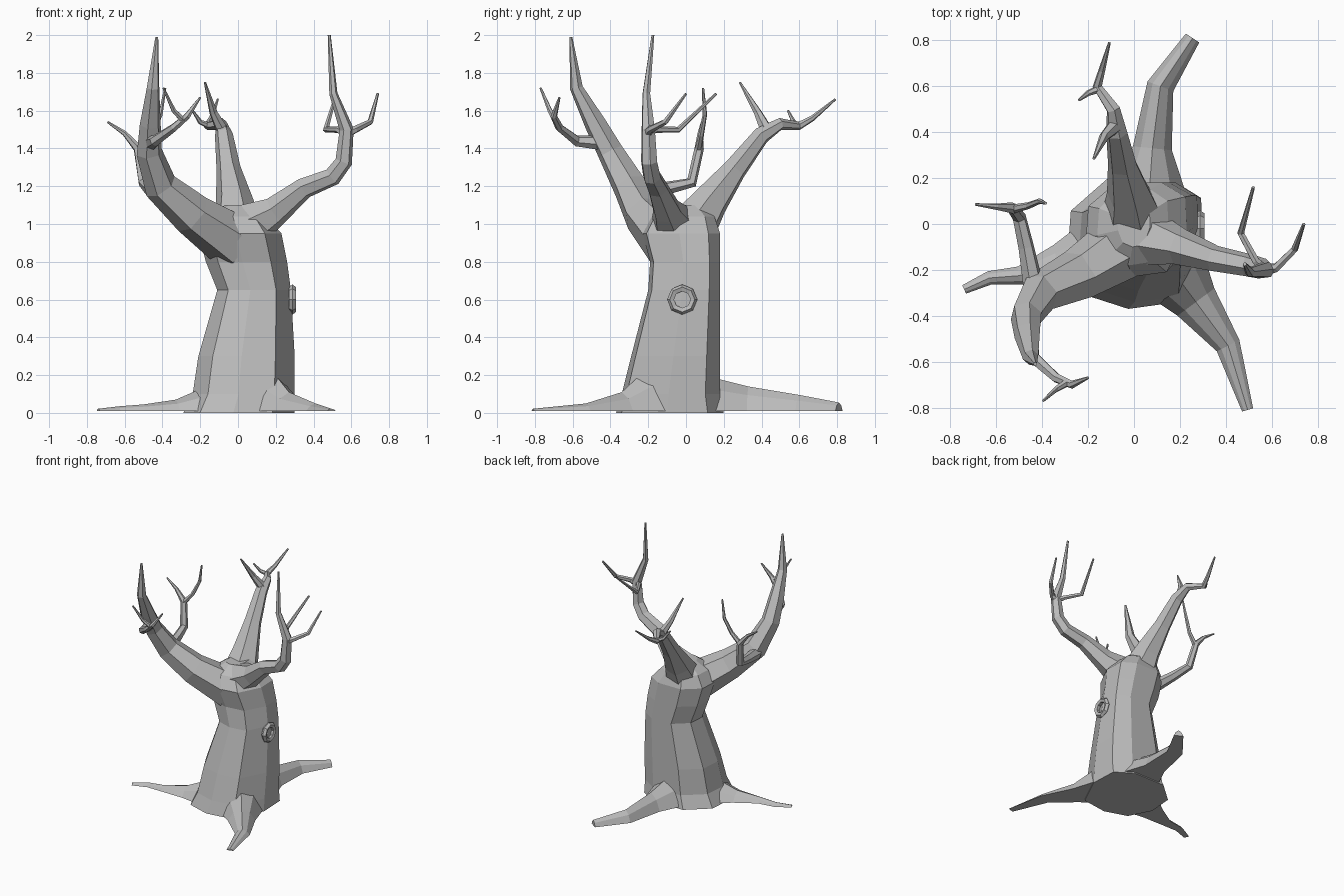
import bpy
import bmesh
import math
from mathutils import Vector, Matrix

default_cube = bpy.data.objects.get("Cube")
if default_cube:
    bpy.data.objects.remove(default_cube, do_unlink=True)

# Single bark colour
bark = bpy.data.materials.new("grey_bark")
bark.use_nodes = True
bark_colour = (0.5, 0.5, 0.5, 1)
bark.diffuse_color = bark_colour
bark.node_tree.nodes["Principled BSDF"].inputs["Base Color"].default_value = bark_colour


def loft(name, rings):
    """Bridge equal-sized rings of points into a closed, flat-shaded part."""
    bm = bmesh.new()
    loops = [[bm.verts.new(point) for point in ring] for ring in rings]
    count = len(loops[0])
    for low, high in zip(loops, loops[1:]):
        for i in range(count):
            j = (i + 1) % count
            bm.faces.new((low[i], low[j], high[j], high[i]))
    bm.faces.new(loops[0][::-1])
    bm.faces.new(loops[-1])
    bmesh.ops.recalc_face_normals(bm, faces=bm.faces[:])
    mesh = bpy.data.meshes.new(name)
    bm.to_mesh(mesh)
    bm.free()
    mesh.materials.append(bark)
    obj = bpy.data.objects.new(name, mesh)
    bpy.context.collection.objects.link(obj)
    return obj


def path_tangents(points):
    """Average direction of the path at every point."""
    last = len(points) - 1
    tangents = []
    for i in range(last + 1):
        before = (points[i] - points[max(i - 1, 0)]).normalized()
        after = (points[min(i + 1, last)] - points[i]).normalized()
        tangents.append((before + after).normalized())
    return tangents


def limb(name, path, sides=6):
    """Tapered tube through (x, y, z, radius) stations."""
    points = [Vector(station[:3]) for station in path]
    tangents = path_tangents(points)
    side = tangents[0].orthogonal().normalized()
    rings = []
    for i, (point, tangent) in enumerate(zip(points, tangents)):
        if i:
            side = tangents[i - 1].rotation_difference(tangent) @ side
        across = tangent.cross(side)
        ring = []
        for k in range(sides):
            angle = math.tau * k / sides
            offset = side * math.cos(angle) + across * math.sin(angle)
            ring.append(point + offset * path[i][3])
        rings.append(ring)
    return loft(name, rings)


def root(name, path):
    """Flat-bottomed ridge through (x, y, half_width, height) stations."""
    points = [Vector((station[0], station[1], 0.01)) for station in path]
    rings = []
    profile = ((-1, 0), (-0.6, 0.65), (0, 1), (0.6, 0.65), (1, 0))
    for point, tangent, station in zip(points, path_tangents(points), path):
        across = tangent.cross(Vector((0, 0, 1)))
        up = Vector((0, 0, station[3]))
        rings.append([point + across * station[2] * u + up * v for u, v in profile])
    return loft(name, rings)


# Trunk: one faceted outline stretched to the extents at each height
outline = ((-0.1, -1), (0.6, -0.9), (1, -0.05), (0.97, 0.7), (0.5, 1),
           (-0.4, 1), (-0.95, 0.5), (-1, -0.2), (-0.7, -0.8))
trunk_levels = (  # height, min x, max x, min y, max y
    (0, -0.29, 0.3, -0.37, 0.2),
    (0.1, -0.24, 0.3, -0.34, 0.18),
    (0.3, -0.21, 0.3, -0.29, 0.18),
    (0.65, -0.11, 0.28, -0.2, 0.18),
    (0.8, -0.17, 0.26, -0.19, 0.18),
    (0.95, -0.21, 0.23, -0.23, 0.18),
    (1.04, -0.16, 0.15, -0.18, 0.15),
    (1.1, -0.07, 0.07, -0.1, 0.08))
trunk_rings = []
for z, x0, x1, y0, y1 in trunk_levels:
    trunk_rings.append([((x0 + x1) / 2 + u * (x1 - x0) / 2,
                         (y0 + y1) / 2 + v * (y1 - y0) / 2, z) for u, v in outline])
loft("trunk", trunk_rings)

# Roots spreading over the ground
root("back_root", ((0.06, 0.05, 0.2, 0.2), (0.08, 0.33, 0.085, 0.13),
                   (0.115, 0.6, 0.06, 0.085), (0.255, 0.81, 0.035, 0.045)))
root("right_root", ((-0.1, -0.12, 0.19, 0.16), (-0.33, -0.18, 0.09, 0.06),
                    (-0.5, -0.225, 0.04, 0.035), (-0.63, -0.235, 0.03, 0.025),
                    (-0.74, -0.285, 0.02, 0.012)))
root("front_root", ((0.15, -0.18, 0.17, 0.25), (0.27, -0.34, 0.1, 0.1),
                    (0.41, -0.53, 0.055, 0.04), (0.495, -0.81, 0.025, 0.012)))

# Right branch with its two forked twigs
limb("right_branch", ((-0.02, -0.08, 0.9, 0.15), (-0.24, -0.22, 1.05, 0.115),
                      (-0.41, -0.3, 1.2, 0.09), (-0.47, -0.4, 1.38, 0.07),
                      (-0.465, -0.48, 1.53, 0.058), (-0.45, -0.58, 1.72, 0.035),
                      (-0.43, -0.61, 1.99, 0.008)))
limb("right_front_twig", ((-0.46, -0.45, 1.43, 0.04), (-0.44, -0.58, 1.44, 0.03),
                          (-0.34, -0.67, 1.51, 0.022), (-0.27, -0.7, 1.57, 0.018),
                          (-0.2, -0.67, 1.67, 0.006)))
limb("right_front_twig_fork", ((-0.29, -0.69, 1.55, 0.018), (-0.34, -0.72, 1.6, 0.013),
                               (-0.395, -0.77, 1.72, 0.006)))
limb("right_back_twig", ((-0.44, -0.26, 1.17, 0.045), (-0.47, -0.1, 1.19, 0.035),
                         (-0.5, 0.03, 1.22, 0.03), (-0.53, 0.07, 1.4, 0.025),
                         (-0.6, 0.075, 1.48, 0.014), (-0.69, 0.085, 1.54, 0.006)))
limb("right_back_twig_fork", ((-0.53, 0.065, 1.39, 0.02), (-0.46, 0.08, 1.47, 0.015),
                              (-0.41, 0.1, 1.58, 0.012), (-0.385, 0.09, 1.72, 0.006)))

# Left branch with its two twigs
limb("left_branch", ((0.02, -0.05, 0.97, 0.14), (0.2, -0.1, 1.07, 0.08),
                     (0.35, -0.15, 1.19, 0.057), (0.5, -0.18, 1.25, 0.05),
                     (0.56, -0.195, 1.33, 0.046), (0.575, -0.2, 1.5, 0.038),
                     (0.505, -0.21, 1.69, 0.022), (0.483, -0.175, 2, 0.008)))
limb("left_outer_twig", ((0.57, -0.2, 1.48, 0.03), (0.62, -0.19, 1.5, 0.02),
                         (0.7, -0.11, 1.54, 0.016), (0.74, 0, 1.69, 0.007)))
limb("left_back_twig", ((0.57, -0.2, 1.48, 0.025), (0.53, -0.16, 1.5, 0.018),
                        (0.465, -0.04, 1.5, 0.016), (0.52, 0.16, 1.69, 0.007)))

# Back branch with its three twigs
limb("back_branch", ((0, 0, 0.93, 0.15), (-0.02, 0.13, 1.12, 0.1),
                     (-0.05, 0.26, 1.29, 0.065), (-0.075, 0.4, 1.47, 0.048),
                     (-0.09, 0.5, 1.53, 0.032), (-0.16, 0.6, 1.52, 0.022),
                     (-0.14, 0.67, 1.56, 0.015), (-0.107, 0.79, 1.66, 0.006)))
limb("back_upright_twig", ((-0.08, 0.43, 1.49, 0.035), (-0.13, 0.38, 1.59, 0.022),
                           (-0.175, 0.285, 1.75, 0.006)))
limb("back_side_twig", ((-0.15, 0.59, 1.52, 0.018), (-0.2, 0.57, 1.54, 0.013),
                        (-0.24, 0.54, 1.6, 0.006)))

# Hollow knot on the left side of the trunk
bpy.ops.mesh.primitive_torus_add(major_segments=8, minor_segments=5,
                                 major_radius=0.06, minor_radius=0.02,
                                 location=(0.288, -0.02, 0.6),
                                 rotation=(0, math.radians(90), 0))
knot = bpy.context.object
knot.name = "knot_ring"
knot.data.materials.append(bark)
